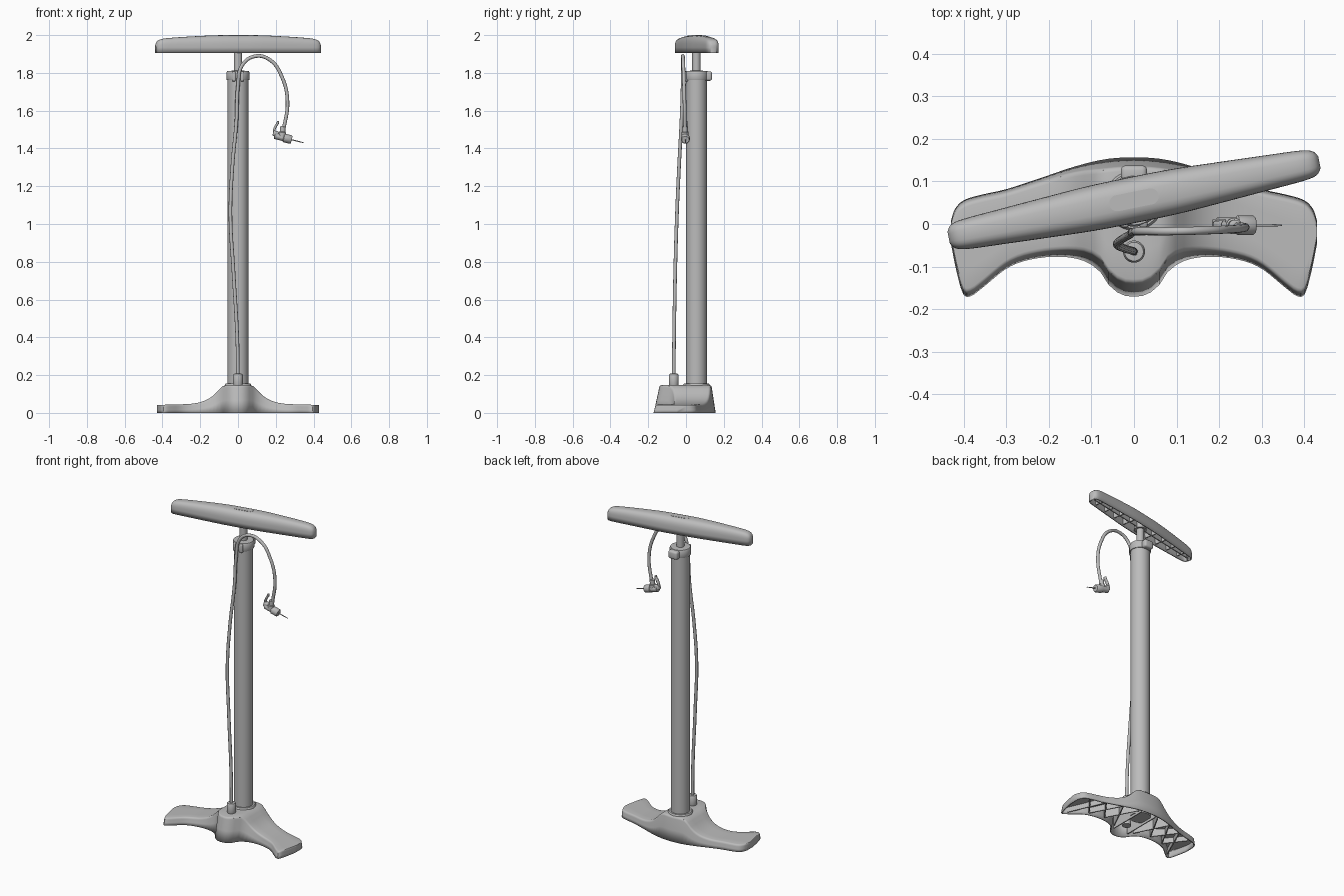
import bpy, bmesh, math
from mathutils import Vector, Matrix

if "Cube" in bpy.data.objects:
    bpy.data.objects.remove(bpy.data.objects["Cube"])

GREY = bpy.data.materials.new("plain grey")
GREY.diffuse_color = (0.5, 0.5, 0.5, 1)
GREY.use_nodes = True
GREY.node_tree.nodes["Principled BSDF"].inputs["Base Color"].default_value = GREY.diffuse_color


def finish(obj, angle=40):
    obj.data.materials.clear()
    obj.data.materials.append(GREY)
    bpy.ops.object.select_all(action='DESELECT')
    obj.select_set(True)
    bpy.context.view_layer.objects.active = obj
    bpy.ops.object.shade_smooth_by_angle(angle=math.radians(angle))
    return obj


def from_bm(name, bm, normals=True):
    if normals:
        bmesh.ops.recalc_face_normals(bm, faces=bm.faces)
    me = bpy.data.meshes.new(name)
    bm.to_mesh(me)
    bm.free()
    obj = bpy.data.objects.new(name, me)
    bpy.context.collection.objects.link(obj)
    return obj


def curve_at(table, x):
    """Smooth interpolation through (x, value) pairs."""
    n = len(table)
    x = min(max(x, table[0][0]), table[-1][0])
    i = next(k for k in range(n - 1) if x <= table[k + 1][0])

    def slope(k):
        if k == 0:
            return 0
        a, b = table[k - 1], table[min(k + 1, n - 1)]
        return (b[1] - a[1]) / (b[0] - a[0])
    (x0, v0), (x1, v1) = table[i], table[i + 1]
    d = x1 - x0
    t = (x - x0) / d
    return ((2*t**3 - 3*t*t + 1) * v0 + (t**3 - 2*t*t + t) * d * slope(i)
            + (3*t*t - 2*t**3) * v1 + (t**3 - t*t) * d * slope(i + 1))


def shell(name, half_length, section, thick):
    """Loft open sections (y, z) along x, cap the ends, thicken inwards."""
    bm = bmesh.new()
    n = 34
    xs = [half_length * math.sin(k / n * math.pi / 2) for k in range(-n, n + 1)]
    rows = [[bm.verts.new((x, y, z)) for y, z in section(abs(x))] for x in xs]
    for a, b in zip(rows, rows[1:]):
        for j in range(len(a) - 1):
            bm.faces.new((a[j], b[j], b[j + 1], a[j + 1]))
    bm.faces.new(rows[0])
    bm.faces.new(rows[-1][::-1])
    bm.normal_update()
    top = max(bm.faces, key=lambda f: f.calc_center_median().z)
    if top.normal.z < 0:
        bmesh.ops.reverse_faces(bm, faces=bm.faces)
    obj = from_bm(name, bm, False)
    mod = obj.modifiers.new("thickness", 'SOLIDIFY')
    mod.thickness, mod.offset = thick, -1
    return finish(obj)


def wall(bm, p, q, top, low, t=0.006):
    """Upright rib from p to q reaching up to top(x)."""
    p, q = Vector((*p, 0)), Vector((*q, 0))
    side = (q - p).normalized().cross(Vector((0, 0, 1))) * t / 2
    prev = None
    for k in range(9):
        c = p.lerp(q, k / 8)
        lo, hi = Vector((0, 0, low)), Vector((0, 0, top(abs(c.x))))
        ring = [bm.verts.new(v) for v in (c - side + lo, c + side + lo, c + side + hi, c - side + hi)]
        if prev:
            for j in range(4):
                bm.faces.new((prev[j], prev[j - 1], ring[j - 1], ring[j]))
        if k in (0, 8):
            bm.faces.new(ring)
        prev = ring


def turned(name, profile, origin, axis=(0, 0, 1), seg=40):
    """Revolve (radius, height) pairs around an axis."""
    bm = bmesh.new()
    rot = Vector((0, 0, 1)).rotation_difference(Vector(axis)).to_matrix()
    rings = []
    for r, h in profile:
        rings.append([bm.verts.new(rot @ Vector((r * math.cos(a), r * math.sin(a), h)) + Vector(origin))
                      for a in [2 * math.pi * k / seg for k in range(seg)]])
    for a, b in zip(rings, rings[1:]):
        for j in range(seg):
            bm.faces.new((a[j - 1], a[j], b[j], b[j - 1]))
    bm.faces.new(rings[0])
    bm.faces.new(rings[-1])
    return finish(from_bm(name, bm))


def block(name, size, loc, bevel, rot=None):
    bm = bmesh.new()
    bmesh.ops.create_cube(bm, size=1)
    bmesh.ops.scale(bm, vec=size, verts=bm.verts)
    bmesh.ops.bevel(bm, geom=bm.edges[:], offset=bevel, segments=3, affect='EDGES', profile=0.5)
    obj = from_bm(name, bm)
    obj.data.transform(Matrix.Translation(loc) @ (rot or Matrix()))
    return finish(obj)


def pipe(name, pts, radius):
    cu = bpy.data.curves.new(name, 'CURVE')
    cu.dimensions, cu.bevel_depth, cu.bevel_resolution = '3D', radius, 4
    cu.use_fill_caps, cu.resolution_u = True, 10
    sp = cu.splines.new('BEZIER')
    sp.bezier_points.add(len(pts) - 1)
    for bp, p in zip(sp.bezier_points, pts):
        bp.co = p
        bp.handle_left_type = bp.handle_right_type = 'AUTO'
    obj = bpy.data.objects.new(name, cu)
    bpy.context.collection.objects.link(obj)
    bpy.ops.object.select_all(action='DESELECT')
    obj.select_set(True)
    bpy.context.view_layer.objects.active = obj
    bpy.ops.object.convert(target='MESH')
    return finish(bpy.context.view_layer.objects.active, 50)


# --- foot base: winged hollow shell ---
FRONT = [(0, -.171), (.03, -.166), (.058, -.145), (.08, -.112), (.12, -.086), (.18, -.077), (.25, -.085),
         (.3, -.105), (.36, -.153), (.385, -.17), (.402, -.165), (.418, -.11), (.43, -.05)]
BACK = [(0, .157), (.07, .152), (.14, .135), (.22, .108), (.3, .082), (.37, .066), (.405, .053), (.423, .032), (.43, .01)]
HEIGHT = [(0, .146), (.07, .146), (.09, .135), (.11, .112), (.14, .085), (.18, .063), (.24, .049), (.32, .045), (.43, .042)]


def base_section(x):
    f, b, h = (curve_at(t, x) for t in (FRONT, BACK, HEIGHT))
    r, pf, pb = .012, h * .2, h * .14
    arc = [math.radians(a) for a in (0, 30, 60, 90)]
    front = [(f, 0), (f + pf * .5, (h - r) * .5)] + [
        (f + pf + r * (1 - math.cos(a)), h - r + r * math.sin(a)) for a in arc]
    back = [(b - pb - r * (1 - math.cos(a)), h - r + r * math.sin(a)) for a in arc[::-1]] + [
        (b - pb * .5, (h - r) * .5), (b, 0)]
    f2, b2 = front[-1][0], back[0][0]
    return front + [(f2 + (b2 - f2) * k / 4, h) for k in (1, 2, 3)] + back


shell("foot_base", .43, base_section, .007)

# crossed ribs under the base
bm = bmesh.new()
top = lambda x: curve_at(HEIGHT, x) - .004
fy = lambda x: (x, curve_at(FRONT, abs(x)) + .006 + .2 * curve_at(HEIGHT, abs(x)))
by = lambda x: (x, curve_at(BACK, abs(x)) - .006 - .14 * curve_at(HEIGHT, abs(x)))
for s in (-1, 1):
    for a, b in ((.07, .17), (.17, .27), (.27, .37)):
        wall(bm, fy(s * a), by(s * b), top, .006)
        wall(bm, by(s * a), fy(s * b), top, .006)
    wall(bm, fy(s * .05), by(s * .05), top, .006)
from_ribs = finish(from_bm("base_ribs", bm))
turned("base_boss", [(.06, .02), (.06, .14)], (0, .055, 0))
turned("outlet_boss", [(.026, .02), (.026, .14)], (0, -.065, 0))

# --- barrel, collar and piston rod ---
turned("barrel_foot_ring", [(.07, .14), (.07, .15), (.065, .156), (.05, .156)], (0, .055, 0), seg=48)
turned("barrel", [(.055, .14), (.055, 1.78)], (0, .055, 0), seg=48)
turned("top_collar", [(.054, 1.762), (.059, 1.762), (.061, 1.766), (.061, 1.802), (.057, 1.81), (.022, 1.812)],
       (0, .055, 0), seg=48)
block("collar_clip", (.062, .04, .05), (0, .118, 1.783), .012)
for s, side in ((-1, "left"), (1, "right")):
    block("hose_holder_" + side, (.02, .024, .052), (s * .022, .004, 1.781), .006)
turned("piston_rod", [(.022, 1.78), (.022, 1.99)], (0, .055, 0))

# --- handle: turned hollow grip with a recess plate ---
turn = Matrix.Translation((0, .057, 0)) @ Matrix.Rotation(math.radians(11.5), 4, 'Z')
WIDTH = [(0, .054), (.1, .053), (.2, .048), (.32, .041), (.4, .036), (.425, .032), (.438, .025), (.445, .014)]
CROWN = [(0, 2.0), (.12, 1.999), (.25, 1.993), (.38, 1.984), (.42, 1.977), (.438, 1.965), (.445, 1.95)]


def handle_section(x):
    w, t = curve_at(WIDTH, x), curve_at(CROWN, x)
    pts = [(-w * .97, 1.905)]
    for k in range(17):
        a = math.pi * k / 16
        c, s = -math.cos(a), math.sin(a)
        pts.append((w * math.copysign(abs(c) ** .65, c), 1.935 + (t - 1.935) * abs(s) ** .75))
    return pts + [(w * .97, 1.905)]


handle = shell("handle", .445, handle_section, .007)
bm = bmesh.new()
for s in (-1, 1):
    for x in (.1, .19, .28, .37):
        w = curve_at(WIDTH, x) - .005
        wall(bm, (s * x, -w), (s * x, w), lambda x: 1.965, 1.914)
wall(bm, (-.42, 0), (.42, 0), lambda x: 1.972, 1.914)
ribs = finish(from_bm("handle_ribs", bm))
bm = bmesh.new()
outline = []
for k in range(32):
    a = 2 * math.pi * (k + .5) / 32
    outline.append(bm.verts.new((math.cos(a) * .019 + math.copysign(.04, math.cos(a)), math.sin(a) * .019, 1.99)))
face = bm.faces.new(outline)
ext = bmesh.ops.extrude_face_region(bm, geom=[face])
bmesh.ops.translate(bm, vec=(0, 0, .0105), verts=[v for v in ext["geom"] if isinstance(v, bmesh.types.BMVert)])
badge = finish(from_bm("handle_oval_plate", bm))
for o in (handle, ribs, badge):
    o.data.transform(turn)
turned("handle_socket", [(.036, 1.908), (.036, 1.985)], (0, .055, 0))

# --- hose and its fittings ---
turned("hose_outlet", [(.022, .14), (.026, .155), (.026, .2), (.022, .207), (.008, .208)], (0, -.065, 0))
pipe("hose", [(0, -.065, .2), (-.004, -.063, .4), (-.024, -.057, .75), (-.04, -.048, 1.05), (-.03, -.037, 1.3),
              (-.008, -.024, 1.55), (0, -.018, 1.73), (.022, -.017, 1.84), (.09, -.017, 1.888), (.17, -.015, 1.868),
              (.232, -.012, 1.78), (.262, -.008, 1.65), (.24, -.005, 1.49)], .0095)

# --- valve head with needle and lever ---
tilt = math.radians(14)
ax = Vector((math.cos(tilt), 0, -math.sin(tilt)))
start = Vector((.192, -.003, 1.469))
turned("valve_head", [(.012, 0), (.018, .004), (.018, .05), (.023, .053), (.023, .09), (.019, .095)], start, ax)
turned("needle", [(.003, .08), (.003, .13), (.002, .16)], start, ax, 12)
turned("hose_ferrule", [(.019, 0), (.019, .03), (.015, .034), (.015, .06), (.01, .062)],
       (.233, -.005, 1.455), (.08, 0, 1), 28)
block("lever_pivot", (.03, .03, .03), (.2, -.003, 1.478), .006, Matrix.Rotation(tilt, 4, 'Y'))
lever = pipe("lever", [(.202, 0, 1.475), (.192, 0, 1.492), (.2, 0, 1.518), (.211, 0, 1.536), (.212, 0, 1.546)], .0065)
lever.data.transform(Matrix.Translation((0, -.003, 0)) @ Matrix.Diagonal((1, 1.7, 1, 1)))
